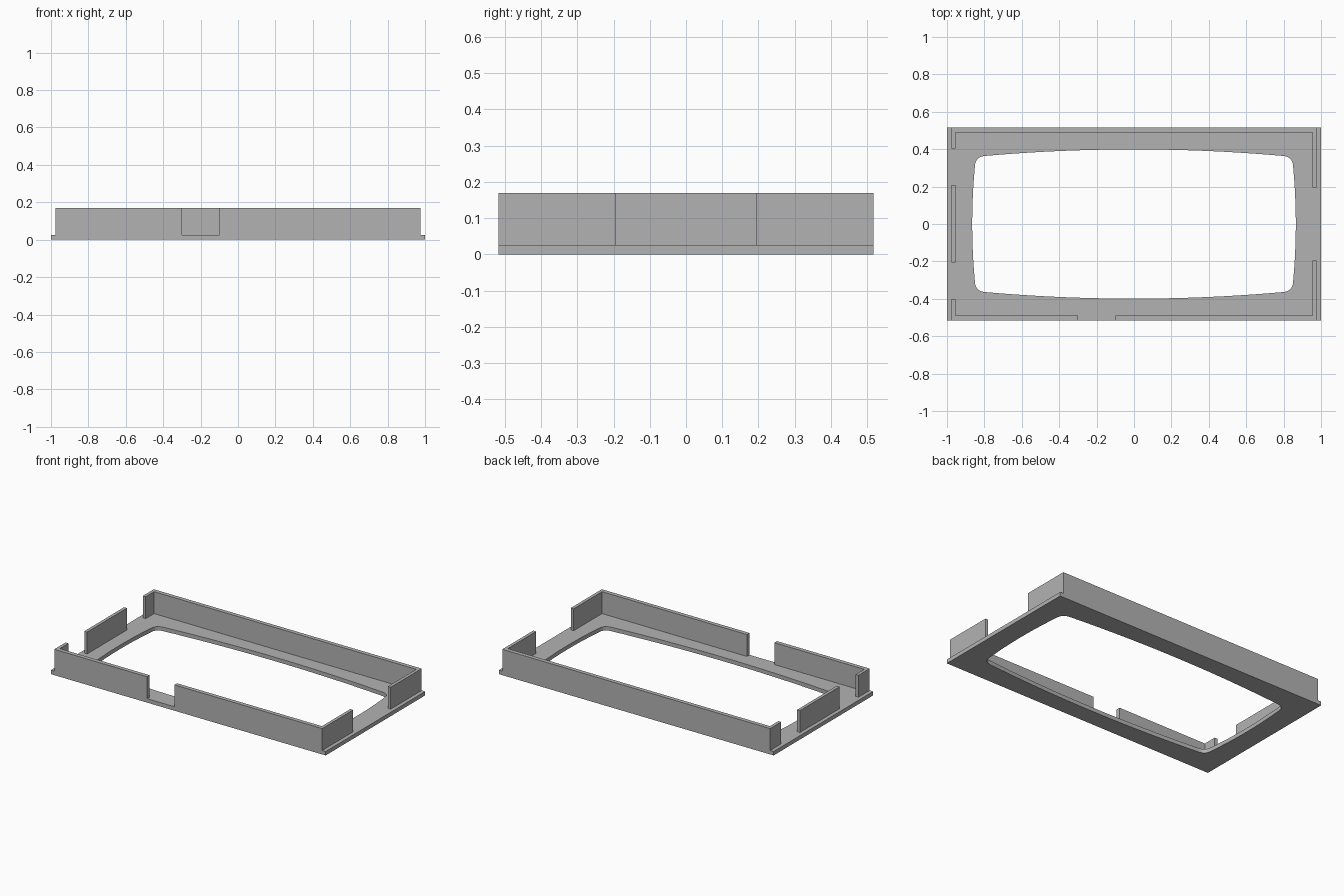
import bpy
import bmesh

cube = bpy.data.objects.get("Cube")
if cube:
    bpy.data.objects.remove(cube, do_unlink=True)

# Main dimensions
HALF_X, HALF_Y = 1.0, 0.517
PLATE, TOP = 0.026, 0.17
OUT_X, IN_X = 0.975, 0.954      # side wall faces
OUT_Y, IN_Y = HALF_Y, 0.49      # front and back wall faces

grey = bpy.data.materials.new("plain grey")
grey.use_nodes = True
grey.diffuse_color = (0.45, 0.45, 0.45, 1)
grey.node_tree.nodes["Principled BSDF"].inputs["Base Color"].default_value = grey.diffuse_color


def extrude_outline(name, loops, z0, z1):
    """Fill the area between closed outlines and extrude it upwards."""
    bm = bmesh.new()
    edges = []
    for loop in loops:
        verts = [bm.verts.new((x, y, z0)) for x, y in loop]
        edges += [bm.edges.new((a, b)) for a, b in zip(verts, verts[1:] + verts[:1])]
    if len(loops) == 1:
        bm.faces.new(list(bm.verts))
    else:
        bmesh.ops.triangle_fill(bm, edges=edges, use_beauty=True)
    grown = bmesh.ops.extrude_face_region(bm, geom=bm.faces[:])["geom"]
    bmesh.ops.translate(bm, verts=[g for g in grown if isinstance(g, bmesh.types.BMVert)],
                        vec=(0, 0, z1 - z0))
    bmesh.ops.recalc_face_normals(bm, faces=bm.faces[:])
    mesh = bpy.data.meshes.new(name)
    bm.to_mesh(mesh)
    bm.free()
    mesh.materials.append(grey)
    obj = bpy.data.objects.new(name, mesh)
    bpy.context.collection.objects.link(obj)
    return obj


def opening_quarter(steps=10):
    """Bowed long edge, rounded corner and bowed short edge of one quadrant."""
    mid_y, mid_x = 0.399, 0.865
    ax, ay = 0.797, 0.364       # corner start
    bx, by = 0.85, 0.315        # corner end
    cx, cy = 0.846, 0.359       # corner control point
    ts = [i / steps for i in range(steps + 1)]
    long_edge = [(ax * t, mid_y - (mid_y - ay) * t * t) for t in ts]
    corner = [((1 - t) ** 2 * ax + 2 * t * (1 - t) * cx + t * t * bx,
               (1 - t) ** 2 * ay + 2 * t * (1 - t) * cy + t * t * by) for t in ts[1:]]
    short_edge = [(mid_x - (mid_x - bx) * (1 - t) ** 2, by * (1 - t)) for t in ts[1:]]
    return long_edge + corner + short_edge


# Base plate with the rounded opening
q = opening_quarter()
opening = (q[:-1]
           + [(x, -y) for x, y in q[:0:-1]]
           + [(-x, -y) for x, y in q[:-1]]
           + [(-x, y) for x, y in q[:0:-1]])
rectangle = [(-HALF_X, -HALF_Y), (HALF_X, -HALF_Y), (HALF_X, HALF_Y), (-HALF_X, HALF_Y)]
plate = extrude_outline("base_plate", [rectangle, opening], 0, PLATE)
for poly in plate.data.polygons:
    poly.use_smooth = False


def front_corner(side, front_end, side_end):
    """L-shaped footprint of a front corner wall."""
    return [(front_end, -OUT_Y), (side * OUT_X, -OUT_Y), (side * OUT_X, side_end),
            (side * IN_X, side_end), (side * IN_X, -IN_Y), (front_end, -IN_Y)]


# Upright walls, with gaps in the front and both sides
walls = {
    "front_left_wall": front_corner(1, -0.10, -0.195),
    "front_right_wall": front_corner(-1, -0.30, -0.40),
    "back_wall": [(OUT_X, 0.195), (OUT_X, OUT_Y), (-OUT_X, OUT_Y), (-OUT_X, 0.403),
                  (-IN_X, 0.403), (-IN_X, IN_Y), (IN_X, IN_Y), (IN_X, 0.195)],
    "right_middle_wall": [(-OUT_X, -0.205), (-IN_X, -0.205), (-IN_X, 0.208), (-OUT_X, 0.208)],
}
for name, outline in walls.items():
    extrude_outline(name, [outline], PLATE, TOP)
